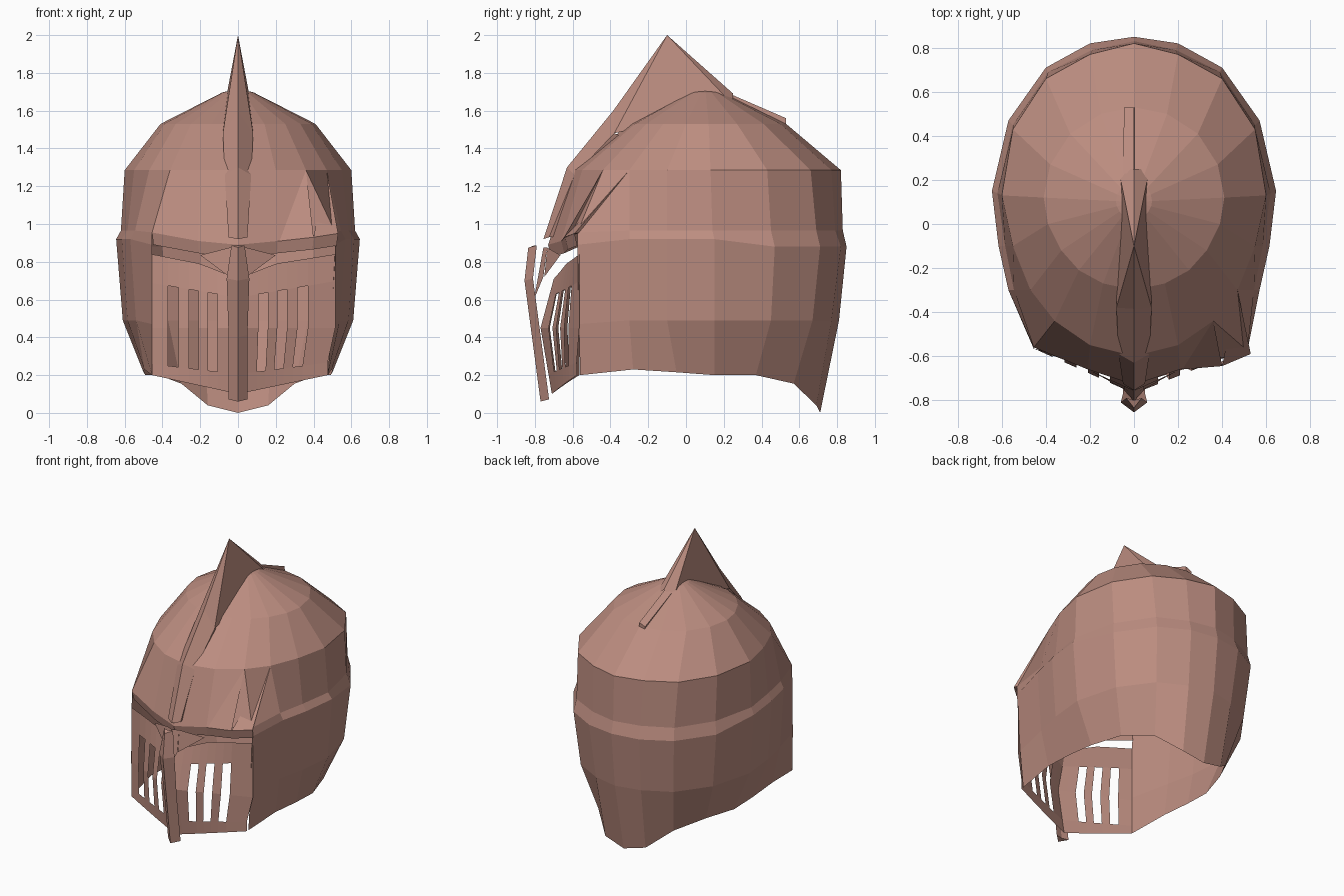
import bpy, bmesh
from mathutils import Vector

if "Cube" in bpy.data.objects:
    bpy.data.objects.remove(bpy.data.objects["Cube"])

metal = bpy.data.materials.new("dusty_copper")
metal.diffuse_color = (0.50, 0.265, 0.215, 1)
metal.use_nodes = True
metal.node_tree.nodes["Principled BSDF"].inputs["Base Color"].default_value = metal.diffuse_color
CENTRE = Vector((0, 0.1, 0.85))


def build(name, polys, solid=False):
    """Make an object from polygons, welded, with normals facing outward."""
    bm = bmesh.new()
    for p in polys:
        bm.faces.new([bm.verts.new(c) for c in p])
    bmesh.ops.remove_doubles(bm, verts=bm.verts, dist=0.0008)
    if solid:
        bmesh.ops.recalc_face_normals(bm, faces=bm.faces)
    else:
        bm.normal_update()
        for f in bm.faces:
            if f.normal.dot(f.calc_center_median() - CENTRE) < 0:
                f.normal_flip()
    me = bpy.data.meshes.new(name)
    bm.to_mesh(me)
    bm.free()
    me.materials.append(metal)
    ob = bpy.data.objects.new(name, me)
    bpy.context.collection.objects.link(ob)
    return ob


def skin(a, b):
    """Quads between two rows of points."""
    return [[a[i], a[i + 1], b[i + 1], b[i]] for i in range(len(a) - 1)]


def flip(p):
    return (-p[0], p[1], p[2])


def both(polys):
    return polys + [[flip(p) for p in poly] for poly in polys]


def level(pts, z):
    return [(x, y, z) for x, y in pts]


# Half rings of the shell, running from the back centre to the front
top = level([(0, .53), (.15, .5), (.29, .41), (.38, .27), (.41, .12), (.39, 0),
             (.33, -.12), (.25, -.21), (.14, -.27), (0, -.3)], 1.53)
crown = level([(0, .82), (.2, .77), (.4, .66), (.55, .43), (.6, .13), (.55, -.1),
               (.47, -.3), (.36, -.44), (.2, -.55), (0, -.6)], 1.285)
brow = level([(0, .83), (.19, .79), (.39, .69), (.55, .45), (.62, .14), (.585, -.1),
              (.545, -.3)], .965)
wide = level([(0, .85), (.2, .82), (.4, .71), (.57, .47)], .88) + \
    level([(.645, .15), (.615, -.1), (.57, -.3)], .92)
cheek = level([(0, .81), (.18, .77), (.37, .67), (.53, .45), (.61, .15), (.585, -.1),
               (.54, -.3)], .49)
hem = [(0, .71, 0), (.16, .69, .04), (.3, .57, .155), (.42, .37, .2), (.49, .15, .2),
       (.5, -.05, .215), (.495, -.28, .23)]
apex = (0, .1, 1.715)
cap = [(x * .2, .1 + (y - .1) * .2, 1.697) for x, y, z in top]

shell, brow_band = [], []
for side in (-1, 1):
    corner = .455 if side < 0 else .515          # right cheek is pushed outward
    cy = -.56 if side < 0 else -.575
    front = [(corner, cy, .955), (.21, -.66, .91), (0, -.73, .89)]
    rows = [cap, top, crown, brow + front]
    polys = [[apex, cap[i], cap[i + 1]] for i in range(len(cap) - 1)]
    for a, b in zip(rows, rows[1:]):
        polys += skin(a, b)
    lower = [brow + front[:1], wide + [(corner, cy, .89)],
             cheek + [(corner - .02 * (side > 0), -.567, .47)],
             hem + [(corner - .04 * (side > 0), -.56, .2)]]
    for a, b in zip(lower, lower[1:]):
        polys += skin(a, b)
    # Strip hanging below the brow edge, over the eye slit
    rim = front if side < 0 else [(.53, -.59, .95), (.4, -.64, .93)] + front[1:]
    band = skin(rim, [(x * .985, y + .015, z - .065) for x, y, z in rim])
    if side < 0:
        polys = [[flip(p) for p in q] for q in polys]
        band = [[flip(p) for p in q] for q in band]
    shell += polys
    brow_band += band
build("helmet_shell", shell)
build("brow_band", brow_band)

# Bent, torn flaps above the right eye
flaps = []
for tip, a, b, inner in [
        ((.36, -.44, 1.285), (.22, -.66, .91), (.4, -.645, .93), (.36, -.6, .935)),
        ((.47, -.3, 1.285), (.4, -.645, .93), (.53, -.59, .95), (.505, -.55, .955))]:
    flaps += [[tip, a, b], [tip, b, inner], [a, b, inner]]
build("bent_brow_flaps", flaps)


# Visor grille: columns of plate with three open slots on each side
def visor_point(x, z, corner):
    if z > .45:
        depth = .205 - .07 * (z - .45) / .26
    else:
        depth = .205 - .06 * (.45 - z) / .35
    return (x, -.565 - max(depth, .1) * (1 - x / corner), z)


visor = []
for side in (-1, 1):
    corner = .455 if side < 0 else .515
    cols = [corner, .37, .315, .26, .208, .158, .108, .05, 0]
    grid = []
    for x in cols:
        t = x / corner
        z_top = .71 + .08 * min(x / .2, 1) + .05 * max(0, (x - .2) / (corner - .2))
        zs = [z_top, .61 + .17 * x, .45, .205 + .12 * x, .1 + .1 * t]
        grid.append([visor_point(x - .04 * (side > 0) * t * (z < .3), z, corner)
                     for z in zs])
    for c in range(len(cols) - 1):
        quads = skin(grid[c], grid[c + 1])
        if c in (1, 3, 5):
            quads = [quads[0], quads[3]]
        visor += [[(side * x, y, z) for x, y, z in q] for q in quads]
build("visor_grille", visor)

# Nose piece joining the brow to the visor
build("nose_piece", both([
    [(.2, -.665, .835), (.045, -.735, .875), (.045, -.75, .72)],
    [(.045, -.735, .875), (0, -.755, .875), (0, -.805, .6), (.045, -.755, .72)]]))

# Ridged bar down the middle of the visor
sections = []
for y, z, w in [(-.77, .06, .05), (-.815, .4, .05), (-.855, .7, .06), (-.835, .875, .035)]:
    sections.append([(0, y, z), (w, y + .045, z + .012), (0, y + .035, z + .012),
                     (-w, y + .045, z + .012), (0, y, z)])
bar = [sections[0][:4], sections[-1][:4]]
for a, b in zip(sections, sections[1:]):
    bar += skin(a, b)
build("visor_bar", bar, solid=True)

# Ridge strip climbing the forehead
spine = [(0, -.755, .92), (0, -.63, 1.3), (0, -.385, 1.6)]
edge = [(.05, -.725, .93), (.07, -.59, 1.26), (.08, -.38, 1.48)]
foot = [(.045, -.69, .93), (.06, -.56, 1.26), (.07, -.33, 1.46)]
build("forehead_ridge", both(skin(spine, edge) + skin(edge, foot)))

# Pointed fin on the crown
peak, back = (0, -.1, 2), (0, .25, 1.69)
base, base_back = (.08, -.38, 1.48), (.07, .25, 1.63)
build("crest_fin", both([[spine[2], base, peak], [base, base_back, peak],
                         [base_back, back, peak]]))

# Short rib behind the fin
build("rear_rib", [
    [(0, .23, 1.69), (0, .53, 1.56), (-.045, .53, 1.54), (-.05, .23, 1.675)],
    [(-.05, .23, 1.675), (-.045, .53, 1.54), (-.04, .53, 1.5), (-.04, .23, 1.63)],
    [(0, .23, 1.69), (0, .53, 1.56), (.005, .53, 1.5), (.005, .23, 1.63)],
    [(0, .53, 1.56), (-.045, .53, 1.54), (-.04, .53, 1.5), (.005, .53, 1.5)]])
